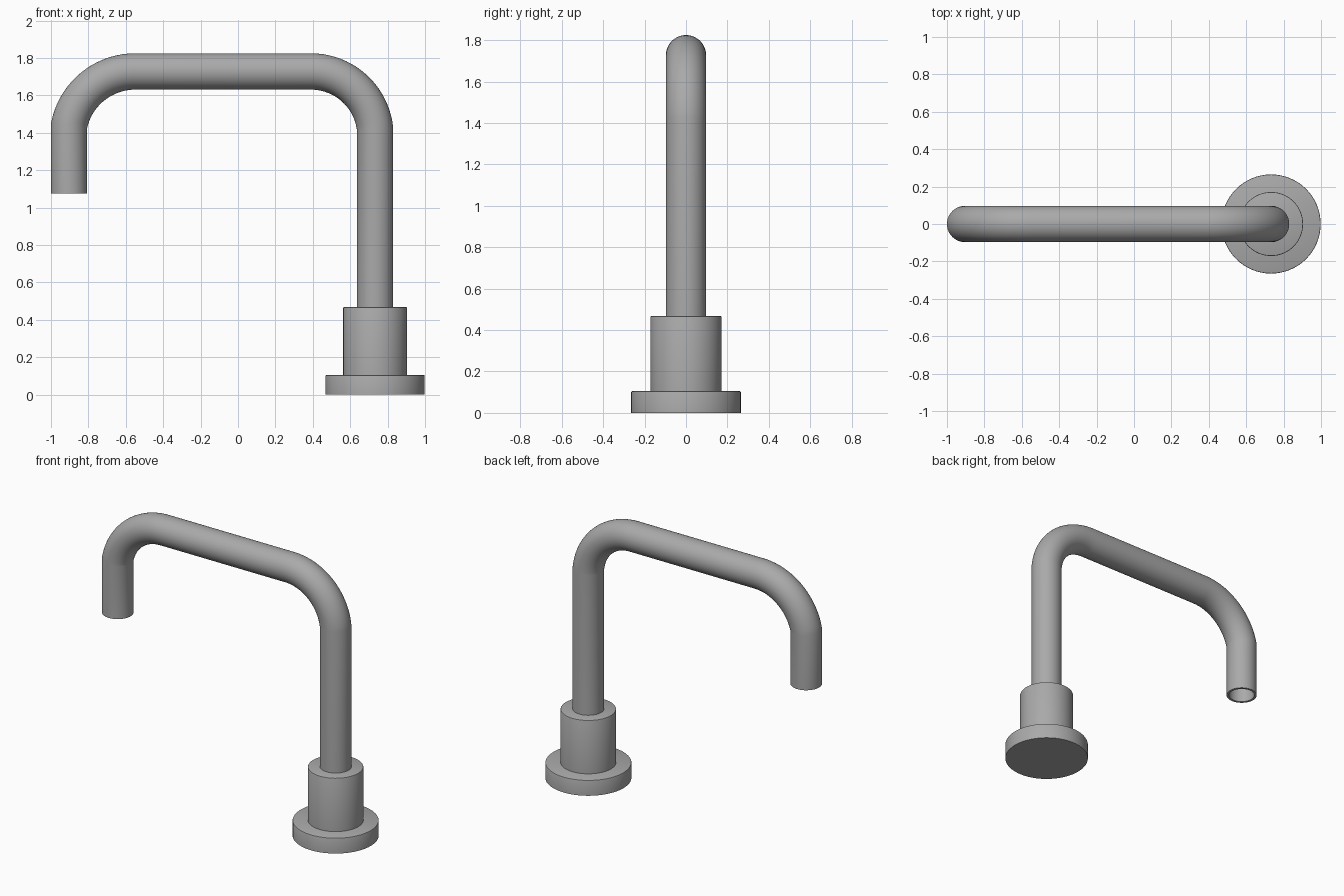
import bpy, bmesh
from math import sin, cos, pi, asin, radians
from mathutils import Vector

cube = bpy.data.objects.get("Cube")
if cube:
    bpy.data.objects.remove(cube, do_unlink=True)

# Brushed grey metal
metal = bpy.data.materials.new("grey_metal")
metal.use_nodes = True
GREY = (0.4, 0.4, 0.4, 1)
metal.diffuse_color = GREY
metal.node_tree.nodes["Principled BSDF"].inputs["Base Color"].default_value = GREY

POST_X, SPOUT_X, TOP_Z, SIDES = 0.733, -0.903, 1.728, 64


def finish(name, bm):
    bmesh.ops.recalc_face_normals(bm, faces=bm.faces)
    mesh = bpy.data.meshes.new(name)
    bm.to_mesh(mesh)
    bm.free()
    obj = bpy.data.objects.new(name, mesh)
    bpy.context.collection.objects.link(obj)
    mesh.materials.append(metal)
    bpy.ops.object.select_all(action='DESELECT')
    obj.select_set(True)
    bpy.context.view_layer.objects.active = obj
    bpy.ops.object.shade_smooth_by_angle(angle=radians(30))
    return obj


def disc(name, radius, z0, z1):
    """Upright cylinder under the post with a fine edge bevel."""
    bm = bmesh.new()
    bmesh.ops.create_cone(bm, cap_ends=True, segments=SIDES, radius1=radius,
                          radius2=radius, depth=z1 - z0)
    bmesh.ops.translate(bm, verts=bm.verts, vec=(POST_X, 0, (z0 + z1) / 2))
    rim = [e for e in bm.edges if all(v.co.z > (z0 + z1) / 2 for v in e.verts)]
    bmesh.ops.bevel(bm, geom=rim, offset=0.005, segments=2, affect='EDGES', profile=0.5)
    return finish(name, bm)


def bend(x_side, x_top, z_low, steps=20):
    """Arc from the side tube up to the level tube, tangent at the top."""
    dx, dz = x_side - x_top, TOP_Z - z_low
    r = (dx * dx + dz * dz) / (2 * dz)
    end = asin(dx / r)
    return [Vector((x_top + r * sin(end * (1 - i / steps)), 0,
                    TOP_Z - r + r * cos(end * (1 - i / steps)))) for i in range(steps + 1)]


def rings(bm, path, radius):
    """Mitred circles along a path in the XZ plane."""
    out = []
    for i, p in enumerate(path):
        a = (p - path[max(i - 1, 0)]).normalized()
        b = (path[min(i + 1, len(path) - 1)] - p).normalized()
        t = (a + b).normalized()
        stretch = 1 / max(t.dot(a), t.dot(b))
        side = Vector((t.z, 0, -t.x)) * stretch
        out.append([bm.verts.new(p + radius * (side * cos(k * 2 * pi / SIDES)
                    + Vector((0, sin(k * 2 * pi / SIDES), 0)))) for k in range(SIDES)])
    return out


# Hollow bent pipe, open at the spout
path = [Vector((POST_X, 0, 0.4))] + bend(POST_X, 0.39, 1.42)
path += bend(SPOUT_X, -0.55, 1.44)[::-1] + [Vector((SPOUT_X, 0, 1.075))]
bm = bmesh.new()
loops = rings(bm, path, 0.097) + rings(bm, path, 0.081)[::-1]
for lo, hi in zip(loops, loops[1:] + loops[:1]):
    for k in range(SIDES):
        n = (k + 1) % SIDES
        bm.faces.new((lo[k], lo[n], hi[n], hi[k]))
finish("spout_pipe", bm)

# Mounting base
disc("base_flange", 0.265, 0, 0.105)
disc("collar", 0.171, 0.1, 0.468)
